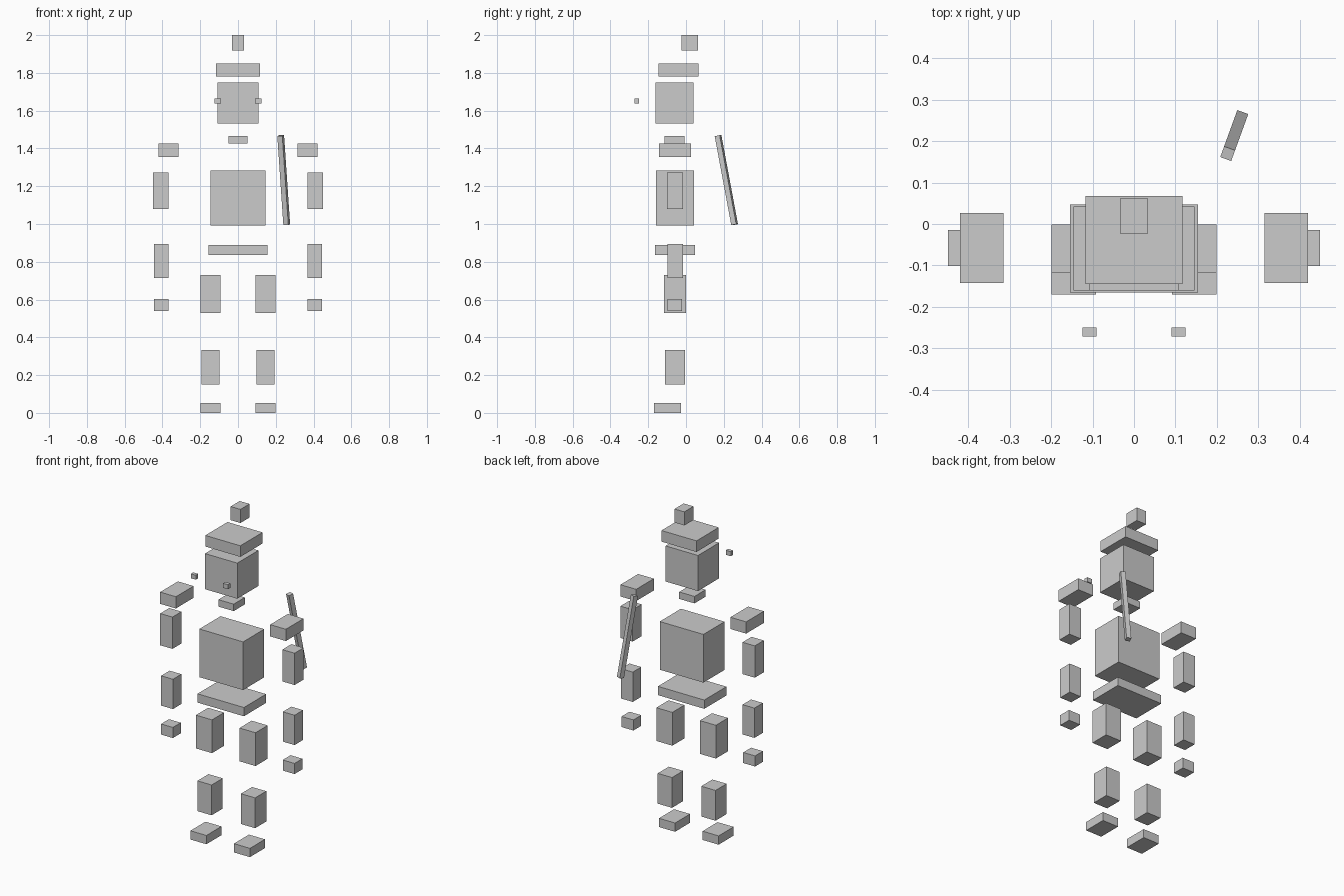
import bpy
from math import radians

grey = bpy.data.materials.new("plain_grey")
grey.diffuse_color = (0.6, 0.6, 0.6, 1)


def block(name, x, y, z, rotation=(0, 0, 0)):
    """Box filling the given (min, max) ranges, turned about its centre."""
    spans = (x, y, z)
    bpy.ops.mesh.primitive_cube_add(
        size=1, location=[(a + b) / 2 for a, b in spans], rotation=rotation)
    ob = bpy.context.object
    ob.name = name
    ob.scale = [b - a for a, b in spans]
    bpy.ops.object.transform_apply(location=False, rotation=False, scale=True)
    ob.data.materials.append(grey)
    return ob


def pair(name, x, y, z):
    """Matching boxes on both sides; x is given for the +x side."""
    block("left_" + name, x, y, z)
    block("right_" + name, (-x[1], -x[0]), y, z)


# Head and hat
block("hat_top", (-0.033, 0.033), (-0.024, 0.063), (1.918, 2.0))
block("hat_brim", (-0.117, 0.117), (-0.145, 0.067), (1.782, 1.849))
block("head", (-0.108, 0.108), (-0.161, 0.04), (1.533, 1.748))
pair("eye", (0.091, 0.124), (-0.272, -0.25), (1.637, 1.664))
block("neck", (-0.051, 0.051), (-0.114, -0.008), (1.425, 1.467))

# Trunk
block("torso", (-0.146, 0.146), (-0.16, 0.042), (0.991, 1.282))
block("pelvis", (-0.155, 0.155), (-0.165, 0.047), (0.837, 0.89))

# Arms
pair("shoulder", (0.315, 0.42), (-0.143, 0.026), (1.354, 1.425))
pair("upper_arm", (0.367, 0.449), (-0.101, -0.015), (1.08, 1.272))
pair("forearm", (0.367, 0.446), (-0.097, -0.016), (0.715, 0.895))
pair("hand", (0.367, 0.446), (-0.097, -0.022), (0.54, 0.604))

# Legs
pair("thigh", (0.092, 0.199), (-0.117, -0.001), (0.53, 0.731))
pair("shin", (0.098, 0.193), (-0.112, -0.006), (0.151, 0.334))
pair("foot", (0.092, 0.199), (-0.17, -0.027), (0.0, 0.053))

# Stick leaning behind the left shoulder
block("back_stick", (0.228, 0.256), (0.1995, 0.2275), (0.992, 1.472),
      rotation=(radians(11.2), 0, radians(-20)))
